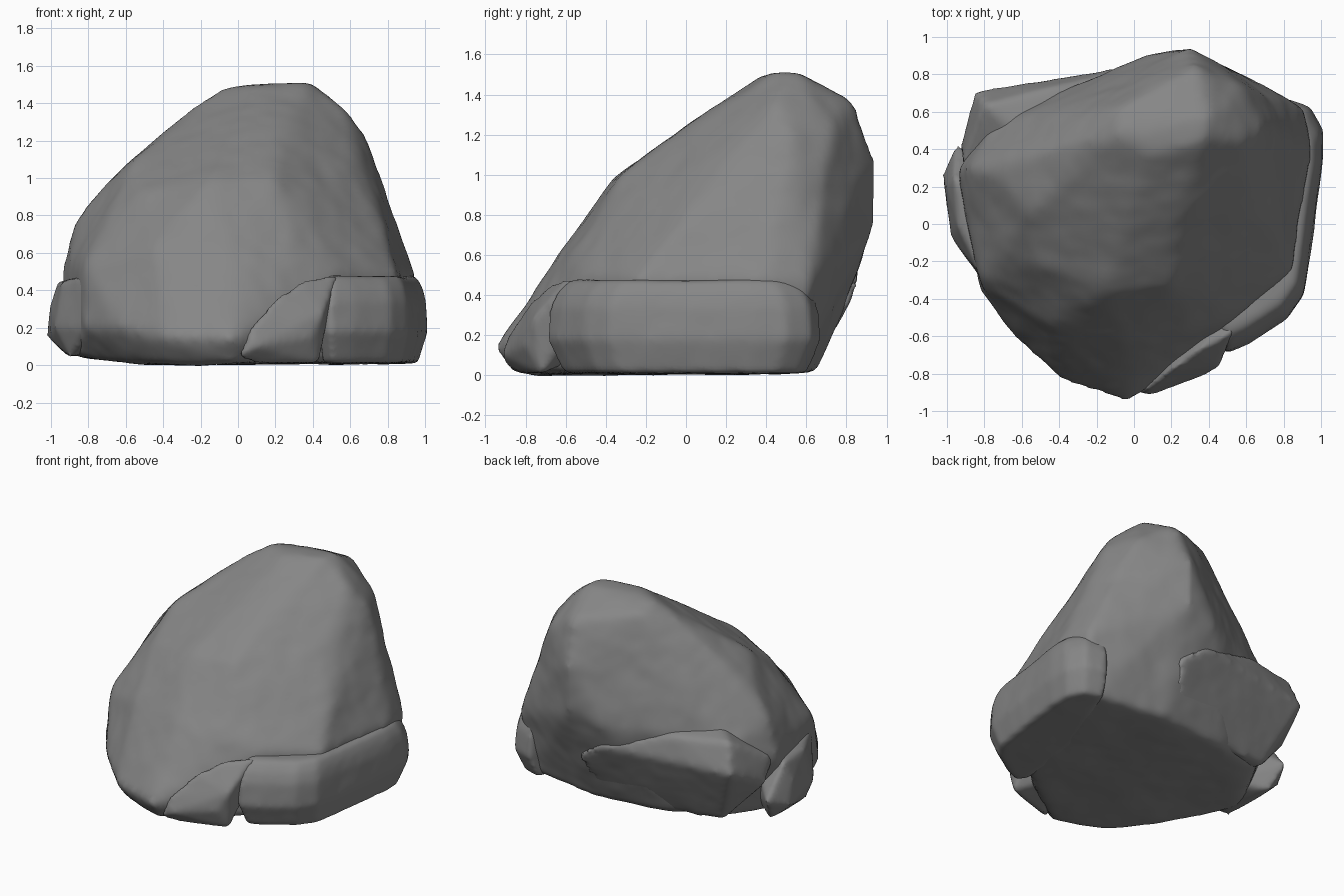
import bpy, bmesh
from mathutils import Vector

grey = bpy.data.materials.new("dark_stone")
grey.diffuse_color = (0.24, 0.24, 0.24, 1)
clouds = bpy.data.textures.new("weathering", 'CLOUDS')
clouds.noise_scale = 0.35


def stone(name, points, voxel=0.03, rounding=9, rough=0.03):
    """Chiselled hull through corner points, softened and weathered."""
    mesh = bpy.data.meshes.new(name)
    bm = bmesh.new()
    for p in points:
        bm.verts.new(p)
    hull = bmesh.ops.convex_hull(bm, input=bm.verts)
    loose = {v for v in hull["geom_interior"] + hull["geom_unused"]
             if isinstance(v, bmesh.types.BMVert)}
    bmesh.ops.delete(bm, geom=list(loose), context='VERTS')
    bmesh.ops.recalc_face_normals(bm, faces=bm.faces)
    bm.to_mesh(mesh)
    bm.free()
    mesh.materials.append(grey)
    ob = bpy.data.objects.new(name, mesh)
    bpy.context.collection.objects.link(ob)
    remesh = ob.modifiers.new("remesh", 'REMESH')
    remesh.mode = 'VOXEL'
    remesh.voxel_size = voxel
    remesh.use_smooth_shade = True
    soften = ob.modifiers.new("soften", 'SMOOTH')
    soften.factor = 0.5
    soften.iterations = rounding
    wear = ob.modifiers.new("wear", 'DISPLACE')
    wear.texture = clouds
    wear.texture_coords = 'GLOBAL'
    wear.strength = rough
    wear.mid_level = 0.38
    return ob


def slab(name, outline, levels, centre):
    """Stone whose plan outline is drawn in towards a centre at each height."""
    c = Vector(centre)
    pts = []
    for z, s in levels:
        for x, y in outline:
            q = c + (Vector((x, y)) - c) * s
            pts.append((q.x, q.y, z))
    return stone(name, pts, 0.02, 9, 0.015)


# Main boulder: leaning peak at the back, long sloping front
crown = [(-.07, .48, 1.49), (.1, .36, 1.49), (.38, .46, 1.51), (.4, .57, 1.51),
         (-.08, .62, 1.44), (.33, .83, 1.36), (.57, .45, 1.37), (.5, .62, 1.4),
         (.57, .73, 1.25), (.69, .52, 1.2), (-.26, .45, 1.37), (-.43, .4, 1.22),
         (.2, .03, 1.26)]
flanks = [(.3, .93, 1.1), (.3, .93, .75), (.08, .92, .7), (.58, .77, .82),
          (.71, .5, 1.0), (.6, .12, 1.07), (.83, .42, .78), (.94, .4, .48),
          (.91, .62, .45), (.8, -.08, .67), (.85, -.25, .48), (.57, -.48, .5),
          (.3, -.57, .58), (-.05, -.6, .65), (.2, -.32, 1.0), (-.15, -.36, .98),
          (-.52, -.2, .93), (-.56, .05, 1.07), (-.73, .25, .94), (-.88, .3, .76),
          (-.94, .3, .5), (-.9, .05, .56), (-.74, .55, .6), (-.36, .66, .9),
          (-.81, -.31, .53), (-.82, -.36, .2), (-.45, -.55, .62)]
foot = [(-.61, -.63, .2), (-.4, -.82, .15), (-.03, -.95, .14),
        (-.4, -.7, 0), (-.03, -.86, .01), (.5, -.5, .02), (.8, 0, .02),
        (.83, .56, .02), (.3, .65, .01), (-.3, .58, .03), (-.65, .48, .06),
        (-.9, 0, .04)]
stone("main_boulder", crown + flanks + foot)

# Swelling along the foot of the back, out to the back left corner
stone("back_bulge",
      [(-.85, .71, .5), (-.8, .64, .7), (-.4, .74, .68), (.1, .87, .52),
       (.3, .83, .38), (.2, .64, .04), (-.66, .53, .05), (-.93, .42, .35),
       (-.92, .3, .5), (-.4, .3, .78), (0, .4, .7), (-.6, .2, .1)], 0.025, 7, 0.015)

# Long ledge wrapping the right side
slab("right_ledge",
     [(.43, -.62), (.49, -.7), (.62, -.64), (.82, -.51), (.91, -.38), (.96, -.05),
      (1.01, .35), (1.01, .5), (.94, .63), (.79, .68), (.5, 0)],
     [(.01, .88), (.18, 1), (.34, .975), (.41, .93), (.475, .84)], (.6, .05))

# Smaller wedge at the front, next to the ledge
stone("front_wedge",
      [(0, -.89, .04), (.08, -.92, .1), (.07, -.88, .21), (.39, -.8, .15),
       (.46, -.76, .28), (.53, -.58, .48), (.34, -.68, .45), (.2, -.78, .36),
       (.43, -.72, .01), (.1, -.83, .01), (.2, -.5, .1), (.5, -.4, .4)],
      0.018, 7, 0.012)

# Flake hugging the left side, flush with the front
stone("left_flake",
      [(-1.02, .26, .16), (-1, .2, .32), (-.98, -.07, .2), (-.95, .43, .22),
       (-.96, .24, .45), (-.94, -.02, .44), (-.81, -.28, .48), (-.8, -.32, .2),
       (-.9, -.1, .04), (-.9, .32, .05), (-.6, .1, .1), (-.6, .1, .45),
       (-.65, -.3, .2), (-.65, -.25, .48)], 0.02, 7, 0.012)
